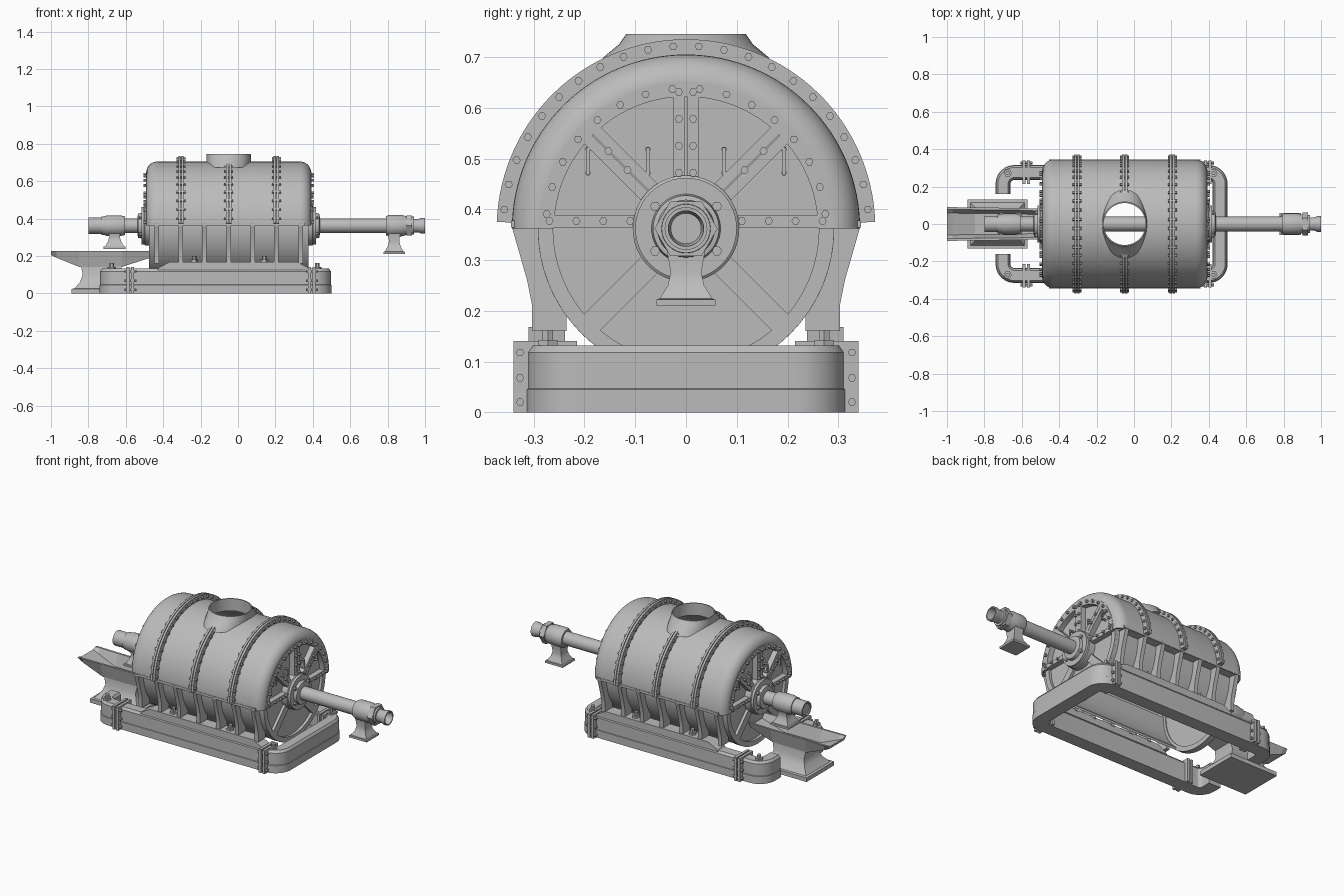
import bpy, bmesh, math
from mathutils import Vector

cube = bpy.data.objects.get("Cube")
if cube:
    bpy.data.objects.remove(cube, do_unlink=True)

grey = bpy.data.materials.new("grey_metal")
grey.use_nodes = True
colour = (0.5, 0.5, 0.5, 1)
grey.diffuse_color = colour
grey.node_tree.nodes["Principled BSDF"].inputs["Base Color"].default_value = colour

CX, AX = -0.05, 0.362     # drum middle along x, shaft height
rad = math.radians
SIDES = (-1, 1)


# Helpers: every part is a loft through closed rings of points
def loft(bm, rings, loop=False):
    rows = [[bm.verts.new(p) for p in ring] for ring in rings]
    n = len(rows[0])
    for a, b in zip(rows, rows[1:] + (rows[:1] if loop else [])):
        for i in range(n):
            bm.faces.new((a[i], a[(i + 1) % n], b[(i + 1) % n], b[i]))
    if not loop:
        bm.faces.new(rows[0])
        bm.faces.new(rows[-1])


def finish(bm, name):
    bmesh.ops.recalc_face_normals(bm, faces=bm.faces)
    me = bpy.data.meshes.new(name)
    bm.to_mesh(me)
    bm.free()
    ob = bpy.data.objects.new(name, me)
    bpy.context.collection.objects.link(ob)
    me.materials.append(grey)
    return ob


def smooth(ob):
    bpy.ops.object.select_all(action='DESELECT')
    ob.select_set(True)
    bpy.context.view_layer.objects.active = ob
    bpy.ops.object.shade_smooth_by_angle(angle=rad(35))


def circle(c, axis, r, n=32, ry=None):
    pts = []
    for i in range(n):
        a = 2 * math.pi * i / n
        u, v = r * math.cos(a), (ry or r) * math.sin(a)
        pts.append(Vector(c) + Vector({'x': (0, u, v), 'y': (u, 0, v), 'z': (u, v, 0)}[axis]))
    return pts


def turned(bm, steps, n=32):
    loft(bm, [circle((x, 0, AX), 'x', r, n) for x, r in steps])


def revolve(bm, profile, a0, a1, n):
    full = a1 - a0 == 360
    angles = [rad(a0 + (a1 - a0) * i / n) for i in range(n if full else n + 1)]
    loft(bm, [[(x, r * math.cos(a), AX + r * math.sin(a)) for x, r in profile] for a in angles], full)


def band(bm, x0, x1, r0, r1, a0, a1, n=48):
    revolve(bm, [(x0, r0), (x1, r0), (x1, r1), (x0, r1)], a0, a1, n)


def box(bm, x0, x1, y0, y1, z0, z1):
    loft(bm, [[(x0, y0, z), (x1, y0, z), (x1, y1, z), (x0, y1, z)] for z in (z0, z1)])


def bolt(bm, p, axis, half, r=0.008):
    step = Vector({'x': (1, 0, 0), 'y': (0, 1, 0), 'z': (0, 0, 1)}[axis]) * half
    loft(bm, [circle(Vector(p) + step * k, axis, r, 6) for k in SIDES])


def stack(bm, x, steps):
    loft(bm, [[(x + i * hx, j * hy, z) for i, j in ((-1, -1), (1, -1), (1, 1), (-1, 1))]
              for z, hx, hy in steps])


# Upper shell: half turn of a rounded-end wall
arc = [rad(90 * i / 8) for i in range(9)]
def shell_line(t):
    half = [(0.38 + 0.06 * math.sin(a), 0.288 - t + 0.055 * math.cos(a)) for a in arc]
    return [(CX - d, r) for d, r in reversed(half)] + [(CX + d, r) for d, r in half]

bm = bmesh.new()
revolve(bm, shell_line(0) + shell_line(0.016)[::-1], 0, 180, 64)
shell = finish(bm, "upper_shell")

# Twin-plate flanges over the shell
flanges, bolts = [], bmesh.new()
for x in (-0.305, CX, 0.205):
    bm = bmesh.new()
    for s in SIDES:
        band(bm, x + s * 0.002, x + s * 0.014, 0.334, 0.373, 2, 178, 64)
    flanges.append(finish(bm, "shell_flange"))
    for i in range(22):
        a = rad(6 + 8 * i)
        if x == CX and abs(math.cos(a)) < 0.42:
            continue
        bolt(bolts, (x, 0.36 * math.cos(a), AX + 0.36 * math.sin(a)), 'x', 0.024)
smooth(finish(bolts, "flange_bolts"))

# Filling hole cut through the top
bm = bmesh.new()
loft(bm, [circle((CX, 0, z), 'z', 0.114, 48) for z in (0.5, 0.9)])
cutter = finish(bm, "hole_cutter")
cutter.hide_render = True
for ob in (shell, flanges[1]):
    mod = ob.modifiers.new("hole", 'BOOLEAN')
    mod.object, mod.operation, mod.solver = cutter, 'DIFFERENCE', 'EXACT'
    bpy.context.view_layer.objects.active = ob
    bpy.ops.object.modifier_apply(modifier="hole")
bpy.data.objects.remove(cutter, do_unlink=True)
for ob in [shell] + flanges:
    smooth(ob)

bm = bmesh.new()
neck = [(0.672, 0.112, 0.112), (0.672, 0.122, 0.185), (0.7, 0.12, 0.162), (0.725, 0.119, 0.132),
        (0.745, 0.118, 0.118), (0.745, 0.112, 0.112)]
loft(bm, [circle((CX, 0, z), 'z', rx, 48, ry) for z, rx, ry in neck], True)
smooth(finish(bm, "filling_neck"))

# Lower side walls, ledges and upright ribs
bm = bmesh.new()
ribs = bmesh.new()
RIB = [(0.346, 0.375), (0.333, 0.33), (0.313, 0.26), (0.303, 0.21), (0.303, 0.16),
       (0.235, 0.16), (0.235, 0.2), (0.28, 0.3), (0.28, 0.375)]
for s in SIDES:
    a = (-52, 2) if s > 0 else (178, 232)
    band(bm, CX - 0.415, CX + 0.415, 0.278, 0.292, *a, 20)
    box(bm, CX - 0.405, CX + 0.405, s * 0.28, s * 0.345, 0.364, 0.378)
    for x in (-0.435, -0.305, -0.18, -0.05, 0.08, 0.205, 0.335):
        loft(ribs, [[(x + k * 0.012, s * y, z) for y, z in RIB] for k in SIDES])
smooth(finish(bm, "lower_walls"))
smooth(finish(ribs, "side_ribs"))


# Drum ends: wheel-like discs with frames, doors, bolts and handles
def end_plate(s, name):
    X = lambda d: CX + s * d
    bm, nuts, grips = bmesh.new(), bmesh.new(), bmesh.new()

    def bar(angle, r0, r1, w, d, off=0):
        u = Vector((0, math.cos(rad(angle)), math.sin(rad(angle))))
        v = Vector((0, -u.z, u.y))
        c = Vector((0, 0, AX))
        quad = [c + u * r + v * (off + k * w / 2) for r, k in ((r0, -1), (r1, -1), (r1, 1), (r0, 1))]
        loft(bm, [[p + Vector((X(e), 0, 0)) for p in quad] for e in (0.405, d)])

    turned(bm, [(X(0.395), 0.285), (X(0.41), 0.285)], 64)
    band(bm, X(0.39), X(0.426), 0.262, 0.292, 0, 360, 64)
    band(bm, X(0.405), X(0.442), 0.26, 0.29, 0, 180)
    for ang in (225, 315):
        bar(ang, 0.09, 0.27, 0.045, 0.426)
    for ang, off in ((0, 0.014), (180, -0.014), (90, 0.014), (90, -0.014)):
        bar(ang, 0.09, 0.27, 0.024, 0.442, off)
    for ang in (45, 135):
        for off in (-0.012, 0.012):
            bar(ang, 0.09, 0.27, 0.022, 0.442, off)
    turned(bm, [(X(0.4), 0.105), (X(0.448), 0.105), (X(0.452), 0.1), (X(0.466), 0.1), (X(0.466), 0.068),
                (X(0.484), 0.065), (X(0.488), 0.045)], 48)
    smooth(finish(bm, name + "_end_plate"))
    for i in range(16):
        a = rad(6 + 11.2 * i)
        bolt(nuts, (X(0.445), 0.276 * math.cos(a), AX + 0.276 * math.sin(a)), 'x', 0.011)
    for k in SIDES:
        for i in range(4):
            r = 0.11 + 0.053 * i
            bolt(nuts, (X(0.445), k * 0.014, AX + r), 'x', 0.009)
            bolt(nuts, (X(0.445), k * r, AX + 0.015), 'x', 0.009)
            c = r * math.sqrt(0.5)
            if i in (1, 2):
                bolt(nuts, (X(0.445), k * c, AX + c), 'x', 0.009)
        for h in SIDES:
            bolt(nuts, (X(0.468), k * 0.061, AX + h * 0.044), 'x', 0.011, 0.01)
        for y in (0.075, 0.193):
            box(grips, X(0.432), X(0.44), k * y - 0.004, k * y + 0.004, 0.468, 0.522)
            for z in (0.472, 0.518):
                bolt(grips, (X(0.42), k * y, z), 'x', 0.016, 0.006)
    smooth(finish(nuts, name + "_end_bolts"))
    smooth(finish(grips, name + "_door_handles"))

end_plate(1, "left")
end_plate(-1, "right")

# Shaft with couplings and a hollow tip at each end
bm = bmesh.new()
turned(bm, [(-0.795, 0.032), (-0.8, 0.036), (-0.8, 0.044), (-0.73, 0.044), (-0.73, 0.05), (-0.715, 0.05),
            (-0.7, 0.055), (-0.63, 0.055), (-0.605, 0.05), (-0.605, 0.039), (0.79, 0.039), (0.79, 0.05),
            (0.805, 0.057), (0.875, 0.057), (0.9, 0.05), (0.94, 0.048), (0.94, 0.036), (0.965, 0.036),
            (0.98, 0.042), (1.0, 0.042), (1.0, 0.035), (0.95, 0.03)])
turned(bm, [(0.9, 0.062), (0.93, 0.062)], 6)
smooth(finish(bm, "shaft"))

# Bearing pedestals
for name, x, z in (("left_pedestal", 0.835, 0.21), ("right_pedestal", -0.66, 0.238)):
    bm = bmesh.new()
    stack(bm, x, [(z, 0.058, 0.058), (z + 0.012, 0.058, 0.058), (z + 0.014, 0.05, 0.052),
                  (z + 0.04, 0.035, 0.036), (z + 0.065, 0.028, 0.03), (AX - 0.03, 0.032, 0.04)])
    smooth(finish(bm, name))

# Base frame: rounded C-shaped rail, open on the right end
path = [Vector((-0.7, 0.16))]
for cx, cy, a0 in ((-0.64, 0.215, 180), (0.4, 0.215, 90), (0.4, -0.215, 0), (-0.64, -0.215, -90)):
    path += [Vector((cx + 0.06 * math.cos(rad(a0 - 10 * i)), cy + 0.06 * math.sin(rad(a0 - 10 * i))))
             for i in range(10)]
path.append(Vector((-0.7, -0.16)))
HALF = [(0.04, 0), (0.04, 0.045), (0.037, 0.047), (0.037, 0.118), (0.027, 0.132)]
RAIL = HALF + [(-o, z) for o, z in reversed(HALF)]
rings = []
for i, p in enumerate(path):
    t = (path[min(i + 1, len(path) - 1)] - path[max(i - 1, 0)]).normalized()
    rings.append([(p.x - t.y * o, p.y + t.x * o, z) for o, z in RAIL])
bm = bmesh.new()
loft(bm, rings)
smooth(finish(bm, "base_rail"))

# Raised sills, joint plates and base bolts
sills, plates, nuts = bmesh.new(), bmesh.new(), bmesh.new()
for s in SIDES:
    steps = [(-0.43, 0.125), (-0.42, 0.14), (-0.365, 0.168), (0.315, 0.168), (0.37, 0.14), (0.38, 0.125)]
    loft(sills, [[(x, s * y, z) for x, z in steps] for y in (0.238, 0.31)])
    for x in (-0.575, 0.395):
        for k in SIDES:
            box(plates, x + k * 0.004, x + k * 0.02, s * 0.215, s * 0.34, 0, 0.14)
        for z in (0.02, 0.068, 0.118):
            bolt(nuts, (x, s * 0.327, z), 'x', 0.032)
    for x, z in ((-0.675, 0.13), (0.425, 0.13), (-0.235, 0.168), (0.14, 0.168)):
        c = Vector((x, s * 0.272, z))
        bolt(nuts, c, 'z', 0.012, 0.022)
        bolt(nuts, c + Vector((0, 0, 0.012)), 'z', 0.02, 0.012)
finish(sills, "base_sills")
finish(plates, "joint_plates")
finish(nuts, "base_bolts")

# Discharge trough on a flared foot
bm = bmesh.new()
rings = []
for x, z, w in ((-1, 0.205, 0.09), (-0.97, 0.19, 0.09), (-0.85, 0.142, 0.088), (-0.62, 0.142, 0.086),
                (-0.47, 0.19, 0.08)):
    top, b, i = 0.226, w - 0.02, 0.012
    rings.append([(x, -w, top), (x, -b, z), (x, b, z), (x, w, top),
                  (x, w - i, top), (x, b - i, z + i), (x, i - b, z + i), (x, i - w, top)])
loft(bm, rings)
finish(bm, "trough")
bm = bmesh.new()
stack(bm, -0.73, [(0, 0.16, 0.13), (0.024, 0.16, 0.13), (0.026, 0.145, 0.115), (0.06, 0.115, 0.085),
                  (0.1, 0.1, 0.07), (0.148, 0.11, 0.066)])
smooth(finish(bm, "trough_foot"))
